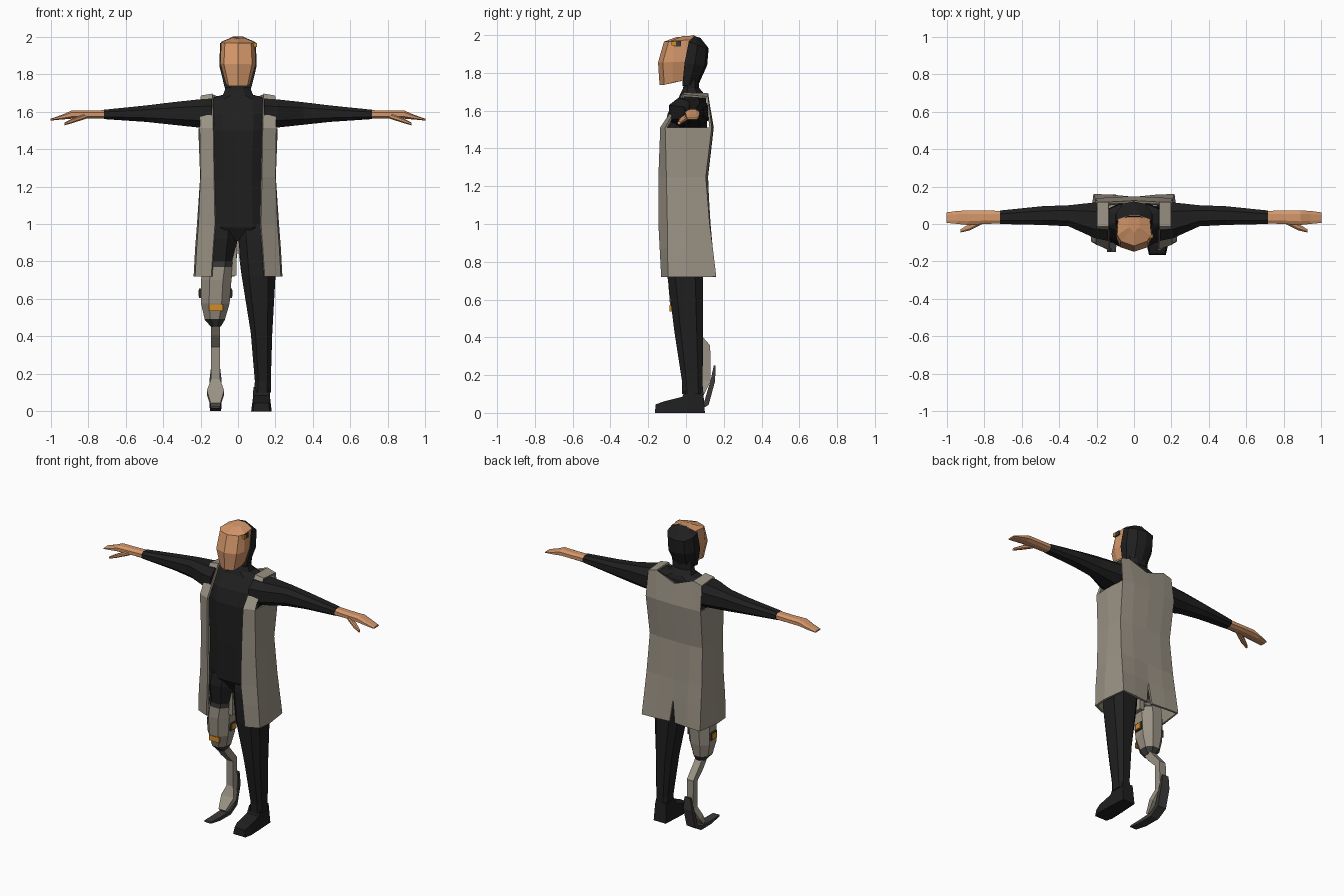
import bpy, bmesh, math
from mathutils import Vector


def material(name, rgb):
    m = bpy.data.materials.new(name)
    m.diffuse_color = (*rgb, 1)
    return m


SKIN = material("skin", (0.66, 0.31, 0.145))
BLACK = material("black_cloth", (0.014, 0.014, 0.014))
GREY = material("warm_grey", (0.32, 0.285, 0.23))
CHAR = material("charcoal", (0.045, 0.043, 0.042))
ORANGE = material("orange", (0.65, 0.26, 0.02))


def finish(name, bm, mats, closed=True):
    if closed:
        bmesh.ops.recalc_face_normals(bm, faces=bm.faces)
    me = bpy.data.meshes.new(name)
    bm.to_mesh(me)
    bm.free()
    for m in mats:
        me.materials.append(m)
    ob = bpy.data.objects.new(name, me)
    bpy.context.collection.objects.link(ob)
    return ob


def loft(name, rings, mats, rule=None):
    """Skin rings of points; rule(face centre) gives a material index."""
    bm = bmesh.new()
    vs = [[bm.verts.new(p) for p in r] for r in rings]
    n = len(rings[0])
    for a, b in zip(vs, vs[1:]):
        for i in range(n):
            j = (i + 1) % n
            bm.faces.new((a[i], a[j], b[j], b[i]))
    bm.faces.new(vs[0])
    bm.faces.new(vs[-1])
    if rule:
        for f in bm.faces:
            f.material_index = rule(f.calc_center_median())
    return finish(name, bm, mats)


def octagon(x0, x1, y0, y1, c=0.28):
    dx, dy = (x1 - x0) * c, (y1 - y0) * c
    return [(x0 + dx, y0), (x1 - dx, y0), (x1, y0 + dy), (x1, y1 - dy),
            (x1 - dx, y1), (x0 + dx, y1), (x0, y1 - dy), (x0, y0 + dy)]


def column(name, levels, mats, rule=None, c=0.28):
    """Upright loft from levels (z, x0, x1, y0, y1)."""
    return loft(name, [[(x, y, z) for x, y in octagon(x0, x1, y0, y1, c)]
                       for z, x0, x1, y0, y1 in levels], mats, rule)


def limb(name, levels, mats, s, c=0.25):
    """Sideways loft from levels (x, y0, y1, z0, z1), s = side."""
    return loft(name, [[(s * x, y, z) for y, z in octagon(y0, y1, z0, z1, c)]
                       for x, y0, y1, z0, z1 in levels], mats)


def strip(name, path, cx, mats):
    """Flat bar following (y, z, half width, half thickness)."""
    rings = []
    for i, (y, z, w, t) in enumerate(path):
        a, b = path[max(i - 1, 0)], path[min(i + 1, len(path) - 1)]
        d = Vector((b[0] - a[0], b[1] - a[1])).normalized()
        ny, nz = -d.y * t, d.x * t
        rings.append([(cx - w, y + ny, z + nz), (cx + w, y + ny, z + nz),
                      (cx + w, y - ny, z - nz), (cx - w, y - ny, z - nz)])
    return loft(name, rings, mats)


def box(name, c, size, mat):
    x, y, z = c
    a, b, h = (v / 2 for v in size)
    return loft(name, [[(x - a, y - b, k), (x + a, y - b, k), (x + a, y + b, k), (x - a, y + b, k)]
                       for k in (z - h, z + h)], [mat])


# Torso and neck
column("torso", [(0.91, -0.10, 0.10, -0.06, 0.06), (0.98, -0.18, 0.18, -0.10, 0.09),
                 (1.24, -0.165, 0.165, -0.115, 0.085), (1.50, -0.185, 0.185, -0.12, 0.11),
                 (1.59, -0.19, 0.19, -0.095, 0.11), (1.665, -0.17, 0.17, -0.04, 0.105),
                 (1.69, -0.08, 0.08, -0.03, 0.095), (1.72, -0.068, 0.068, -0.015, 0.07),
                 (1.78, -0.07, 0.07, -0.01, 0.07)], [BLACK])

# Face: horizontal cross-sections, chin to crown
def face_ring(zf, zb, wf, wb, yf, ym, yb):
    return [(0, yf, zf), (wf, yf + 0.025, zf), (wb, ym, (zf + zb) / 2), (wb * 0.95, yb, zb),
            (-wb * 0.95, yb, zb), (-wb, ym, (zf + zb) / 2), (-wf, yf + 0.025, zf)]


loft("face", [face_ring(1.737, 1.76, 0.05, 0.065, -0.14, -0.07, -0.01),
              face_ring(1.855, 1.86, 0.075, 0.095, -0.148, -0.07, 0.0),
              face_ring(1.965, 1.975, 0.07, 0.09, -0.117, -0.06, 0.025),
              face_ring(1.99, 1.998, 0.015, 0.03, -0.05, -0.02, 0.045)], [SKIN])

# Hood behind the face
def hood_ring(zf, zb, wf, wb, yf, yb):
    zm = (zf + zb) / 2
    return [(wf, yf, zf), (wf, (yf + yb) / 2, zm), (wb, yb, zb), (0, yb + 0.012, zb),
            (-wb, yb, zb), (-wf, (yf + yb) / 2, zm), (-wf, yf, zf)]


loft("hood", [hood_ring(1.73, 1.74, 0.072, 0.045, -0.02, 0.055),
              hood_ring(1.85, 1.84, 0.10, 0.06, -0.008, 0.10),
              hood_ring(1.965, 1.93, 0.095, 0.06, 0.015, 0.108),
              hood_ring(2.0, 1.985, 0.03, 0.025, 0.04, 0.065)], [BLACK])

# Temple device
box("temple_mount", (0.086, -0.045, 1.955), (0.022, 0.035, 0.03), CHAR)
box("temple_light", (0.09, -0.065, 1.955), (0.024, 0.022, 0.022), ORANGE)

for s, side in ((1, "left"), (-1, "right")):
    # Sleeves, hands and thumbs
    limb(side + "_sleeve", [(0.14, -0.09, 0.12, 1.51, 1.67), (0.21, -0.075, 0.115, 1.515, 1.665),
                            (0.35, -0.012, 0.10, 1.53, 1.65), (0.49, -0.005, 0.095, 1.545, 1.633),
                            (0.715, 0.0, 0.072, 1.56, 1.61)], [BLACK], s)
    limb(side + "_hand", [(0.71, 0.003, 0.070, 1.562, 1.608), (0.80, 0.0, 0.072, 1.563, 1.605),
                          (0.89, -0.005, 0.072, 1.562, 1.605), (0.94, 0.0, 0.07, 1.558, 1.583),
                          (1.0, 0.006, 0.062, 1.552, 1.562)], [SKIN], s)
    limb(side + "_thumb", [(0.81, 0.0, 0.03, 1.562, 1.59), (0.88, -0.035, 0.0, 1.54, 1.565),
                           (0.925, -0.045, -0.028, 1.527, 1.542)], [SKIN], s)

# Long open coat: half sheet, mirrored and thickened
LEVELS = [(1.51, [(.13, -.13), (.20, -.105), (.205, .0), (.20, .13), (.12, .137), (0, .14)]),
          (1.25, [(.125, -.14), (.195, -.10), (.195, .0), (.19, .10), (.11, .108), (0, .11)]),
          (1.00, [(.12, -.14), (.205, -.095), (.212, .0), (.20, .12), (.11, .123), (0, .12)]),
          (0.87, [(.13, -.133), (.215, -.095), (.222, .0), (.205, .137), (.11, .135), (0, .13)]),
          (0.72, [(.14, -.125), (.223, -.09), (.23, .0), (.212, .155), (.12, .15), (.02, .14)])]
bm = bmesh.new()
rows = [[bm.verts.new((x, y, z)) for x, y in pts] for z, pts in LEVELS]
for a, b in zip(rows, rows[1:]):
    for i in range(5):
        bm.faces.new((a[i], b[i], b[i + 1], a[i + 1]))
top = [bm.verts.new(p) for p in ((.135, -.01, 1.69), (.197, -.01, 1.68), (.197, .112, 1.67),
                                 (.135, .112, 1.688), (0, .118, 1.64))]
r = rows[0]
bm.faces.new((r[0], r[1], top[1], top[0]))
bm.faces.new((top[0], top[1], top[2], top[3]))
bm.faces.new((r[3], r[4], top[3], top[2]))
bm.faces.new((r[4], r[5], top[4], top[3]))
coat = finish("coat", bm, [GREY])
mir = coat.modifiers.new("mirror", 'MIRROR')
mir.use_clip = True
sol = coat.modifiers.new("thickness", 'SOLIDIFY')
sol.thickness = 0.014
sol.offset = 0

# Clothed leg and shoe
column("left_leg", [(0.10, 0.085, 0.175, -0.02, 0.09), (0.16, 0.09, 0.175, -0.02, 0.088),
                    (0.42, 0.068, 0.183, -0.06, 0.09), (0.72, 0.02, 0.20, -0.098, 0.09),
                    (0.92, 0.002, 0.195, -0.10, 0.09), (1.0, 0.0, 0.175, -0.09, 0.085)], [BLACK], c=0.22)
loft("left_shoe", [[(x, y, z) for x, y, z in ((.125 - w, y, 0), (.125 + w, y, 0),
                                              (.125 + w * .85, y + d, h), (.125 - w * .85, y + d, h))]
                   for y, w, h, d in ((-0.165, .045, .045, .005), (-0.12, .055, .06, .0),
                                      (-0.02, .052, .085, .0), (0.0, .05, .13, .0),
                                      (0.10, .045, .13, -.01))], [BLACK])

# Short thigh, socket collar and shell of the artificial leg
column("right_thigh", [(0.76, -0.175, -0.03, -0.08, 0.07), (0.92, -0.19, -0.002, -0.10, 0.085),
                       (1.0, -0.175, 0.0, -0.09, 0.085)], [BLACK])
column("socket_collar", [(0.75, -0.185, -0.025, -0.088, 0.08), (0.80, -0.185, -0.022, -0.09, 0.08)], [CHAR])
column("leg_shell", [(0.49, -0.178, -0.07, -0.06, 0.06), (0.575, -0.197, -0.045, -0.085, 0.075),
                     (0.70, -0.197, -0.035, -0.095, 0.085), (0.77, -0.19, -0.025, -0.092, 0.083)], [GREY])
box("inner_brace", (-0.022, 0.0, 0.80), (0.03, 0.10, 0.15), GREY)
column("knee_joint", [(0.452, -0.145, -0.092, -0.03, 0.04), (0.492, -0.18, -0.068, -0.061, 0.061)], [CHAR])

# Orange panels on the shell
box("front_panel", (-0.118, -0.081, 0.553), (0.075, 0.012, 0.035), ORANGE)
for x, d, side in ((-0.042, 1, "inner"), (-0.198, -1, "outer")):
    box(side + "_panel_frame", (x, 0.0, 0.63), (0.018, 0.06, 0.05), CHAR)
    box(side + "_panel", (x + d * 0.01, 0.0, 0.63), (0.006, 0.04, 0.034), ORANGE)

# Curved shin and running blade
strip("shin_strut", [(0.0, 0.475, .025, .025), (0.04, 0.42, .025, .025), (0.105, 0.35, .024, .024),
                     (0.108, 0.17, .024, .022), (0.075, 0.10, .046, .02), (0.01, 0.035, .026, .012)], -0.12, [GREY])
strip("spring_blade", [(0.152, 0.25, .022, .005), (0.142, 0.17, .032, .012), (0.108, 0.05, .032, .014),
                       (0.05, 0.014, .03, .013), (-0.06, 0.012, .028, .011), (-0.15, 0.02, .024, .005)], -0.12, [CHAR])
